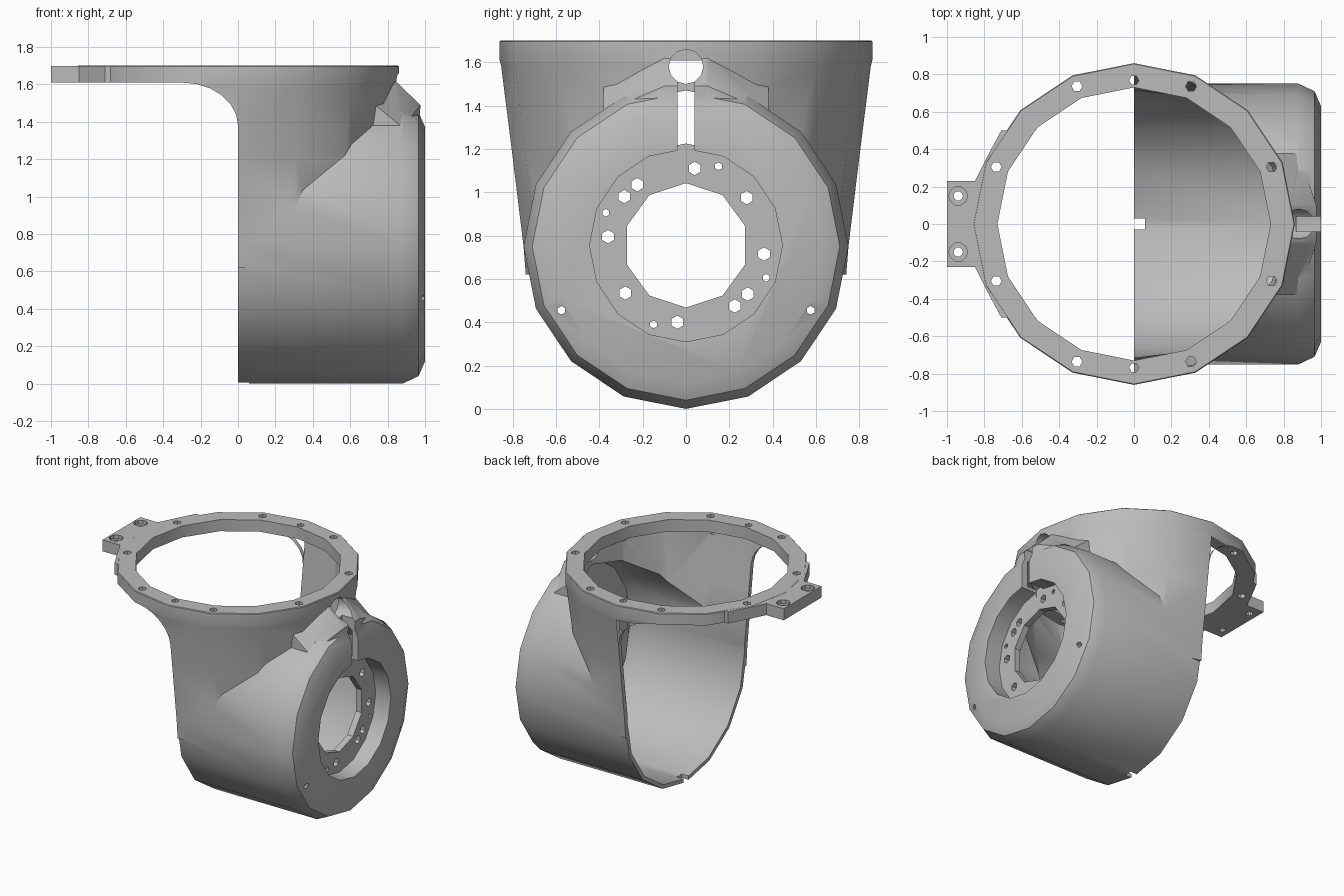
import bpy, bmesh, math
from mathutils import Matrix, Vector

cube = bpy.data.objects.get("Cube")
if cube:
    bpy.data.objects.remove(cube, do_unlink=True)

grey = bpy.data.materials.new("plain grey")
grey.use_nodes = True
grey.diffuse_color = (0.5, 0.5, 0.5, 1)
grey.node_tree.nodes["Principled BSDF"].inputs["Base Color"].default_value = (0.5, 0.5, 0.5, 1)

AXIS_Z = 0.75          # height of the horizontal barrel axis
SIDES = 16


def make(name, bm):
    bmesh.ops.recalc_face_normals(bm, faces=bm.faces)
    mesh = bpy.data.meshes.new(name)
    bm.to_mesh(mesh)
    bm.free()
    ob = bpy.data.objects.new(name, mesh)
    bpy.context.collection.objects.link(ob)
    mesh.materials.append(grey)
    return ob


def lathe(bm, profile, sides=SIDES, along_x=False, centre=(0, 0, 0)):
    """Closed solid of revolution from (radius, position) pairs."""
    rings = []
    for r, p in profile:
        ring = []
        for i in range(sides):
            a = math.tau * i / sides
            c, s = r * math.cos(a), r * math.sin(a)
            co = Vector((p, s, c)) if along_x else Vector((c, s, p))
            ring.append(bm.verts.new(co + Vector(centre)))
        rings.append(ring)
    for a, b in zip(rings, rings[1:]):
        for i in range(sides):
            j = (i + 1) % sides
            bm.faces.new((a[i], a[j], b[j], b[i]))
    bm.faces.new(rings[0])
    bm.faces.new(rings[-1])


def turned(name, profile, **kw):
    bm = bmesh.new()
    lathe(bm, profile, **kw)
    return make(name, bm)


def prism(name, points, lo, hi, axis):
    """Outline extruded along y (points are x, z) or z (points are x, y)."""
    bm = bmesh.new()
    put = (lambda p, d: (p[0], d, p[1])) if axis == "y" else (lambda p, d: (p[0], p[1], d))
    face = bm.faces.new([bm.verts.new(put(p, lo)) for p in points])
    new = bmesh.ops.extrude_face_region(bm, geom=[face])["geom"]
    step = (0, hi - lo, 0) if axis == "y" else (0, 0, hi - lo)
    bmesh.ops.translate(bm, vec=step, verts=[v for v in new if isinstance(v, bmesh.types.BMVert)])
    return make(name, bm)


def box(name, lo, hi):
    return prism(name, [(lo[0], lo[1]), (hi[0], lo[1]), (hi[0], hi[1]), (lo[0], hi[1])],
                 lo[2], hi[2], "z")


def combine(target, tool, operation):
    mod = target.modifiers.new(tool.name, "BOOLEAN")
    mod.object, mod.operation, mod.solver = tool, operation, "EXACT"
    bpy.context.view_layer.update()
    result = bpy.data.meshes.new_from_object(target.evaluated_get(bpy.context.evaluated_depsgraph_get()))
    target.modifiers.clear()
    target.data = result
    bpy.data.objects.remove(tool, do_unlink=True)


# Outer shell: tapered neck, horizontal barrel, mounting tab and fairing
body = turned("housing", [(0.74, 0.62), (0.75, 0.75), (0.805, 1.2), (0.853, 1.58), (0.86, 1.61),
                          (0.86, 1.695), (0.855, 1.7)])
barrel = turned("barrel", [(0.75, -0.05), (0.75, 0.88), (0.71, 0.965), (0.63, 1.0)],
                along_x=True, centre=(0, 0, AXIS_Z))
combine(body, barrel, "UNION")

half = [(-0.5, 0.5), (-0.71, 0.5), (-0.79, 0.35), (-0.85, 0.23), (-1.0, 0.23)]
tab = prism("mounting_tab", half + [(x, -y) for x, y in reversed(half)], 1.605, 1.699, "z")
combine(body, tab, "UNION")

bm = bmesh.new()
for s in (-1, 1):
    for x, z in ((0.7, 1.63), (0.84, 1.62), (0.9, 1.535), (0.975, 1.49), (0.97, 1.3), (0.7, 1.3)):
        bm.verts.new((x, 0.1 * s, z))
    for x, z in ((0.72, 1.5), (0.72, 1.36), (0.88, 1.37)):
        bm.verts.new((x, 0.38 * s, z))
hull = bmesh.ops.convex_hull(bm, input=bm.verts)
bmesh.ops.delete(bm, geom=list({v for v in hull["geom_interior"] if isinstance(v, bmesh.types.BMVert)}),
                 context="VERTS")
combine(body, make("fairing", bm), "UNION")

# Hollow interior and ring opening
combine(body, turned("barrel_cavity", [(0.72, -0.2), (0.72, 0.87), (0.675, 0.95)],
                     along_x=True, centre=(0, 0, AXIS_Z)), "DIFFERENCE")
combine(body, turned("neck_cavity", [(0.71, 0.74), (0.772, 1.2), (0.825, 1.608)]), "DIFFERENCE")
combine(body, turned("ring_opening", [(0.73, 1.4), (0.73, 1.9)]), "DIFFERENCE")

# Open side with a rounded corner under the ring
corner = [(-0.3 + 0.3 * math.sin(t), 1.38 + 0.23 * math.cos(t))
          for t in (math.pi / 2 * (1 - i / 6) for i in range(7))]
side = prism("side_opening", [(-1.3, -0.2), (0, -0.2)] + corner + [(-1.3, 1.61)], -1.2, 1.2, "y")
combine(body, side, "DIFFERENCE")

# Bearing seat in the end cap: boss, recess and centre hole
seat = dict(along_x=True, centre=(0, 0, AXIS_Z + 0.005))
combine(body, turned("seat_boss", [(0.47, 0.82), (0.47, 0.975)], **seat), "UNION")
combine(body, turned("seat_recess", [(0.445, 0.87), (0.445, 1.2)], **seat), "DIFFERENCE")
combine(body, turned("centre_hole", [(0.287, 0.6), (0.287, 1.1)], sides=10, **seat), "DIFFERENCE")

# Cable slot, channel and bottom notch
combine(body, box("cable_slot", (0.865, -0.04, 1.16), (1.2, 0.04, 1.55)), "DIFFERENCE")
combine(body, turned("cable_channel", [(0.08, 0.755), (0.08, 1.2)], sides=12, along_x=True,
                     centre=(0, 0, 1.58)), "DIFFERENCE")
combine(body, box("bottom_notch", (-0.1, -0.03, -0.1), (0.06, 0.03, 0.15)), "DIFFERENCE")

# Screw holes in the seat (point-symmetric pairs) and end cap
bm = bmesh.new()
for y, z, r in ((0.04, 0.355, 0.031), (-0.225, 0.28, 0.031), (-0.285, 0.225, 0.031),
                (0.28, 0.22, 0.031), (-0.36, 0.04, 0.031), (0.15, 0.365, 0.018),
                (-0.37, 0.15, 0.018)):
    for s in (-1, 1):
        lathe(bm, [(r, 0.7), (r, 1.1)], 6, True, (0, s * y, AXIS_Z + 0.005 + s * z))
for s in (-1, 1):
    lathe(bm, [(0.02, 0.8), (0.02, 1.1)], 6, True, (0, 0.575 * s, 0.455))
combine(body, make("seat_holes", bm), "DIFFERENCE")

# Screw holes in the ring and counterbored holes in the tab
bm = bmesh.new()
for i in range(8):
    a = math.radians(22.5 + 45 * i)
    lathe(bm, [(0.029, 1.55), (0.029, 1.8)], 6, False, (0.797 * math.cos(a), 0.797 * math.sin(a), 0))
for s in (-1, 1):
    lathe(bm, [(0.026, 1.55), (0.026, 1.8)], 6, False, (0, 0.768 * s, 0))
    lathe(bm, [(0.025, 1.5), (0.025, 1.67), (0.05, 1.67), (0.05, 1.8)], 10, False, (-0.94, 0.15 * s, 0))
combine(body, make("ring_holes", bm), "DIFFERENCE")

# Smooth shading with sharp edges
bpy.ops.object.select_all(action="DESELECT")
body.select_set(True)
bpy.context.view_layer.objects.active = body
bpy.ops.object.shade_smooth_by_angle(angle=math.radians(32))
